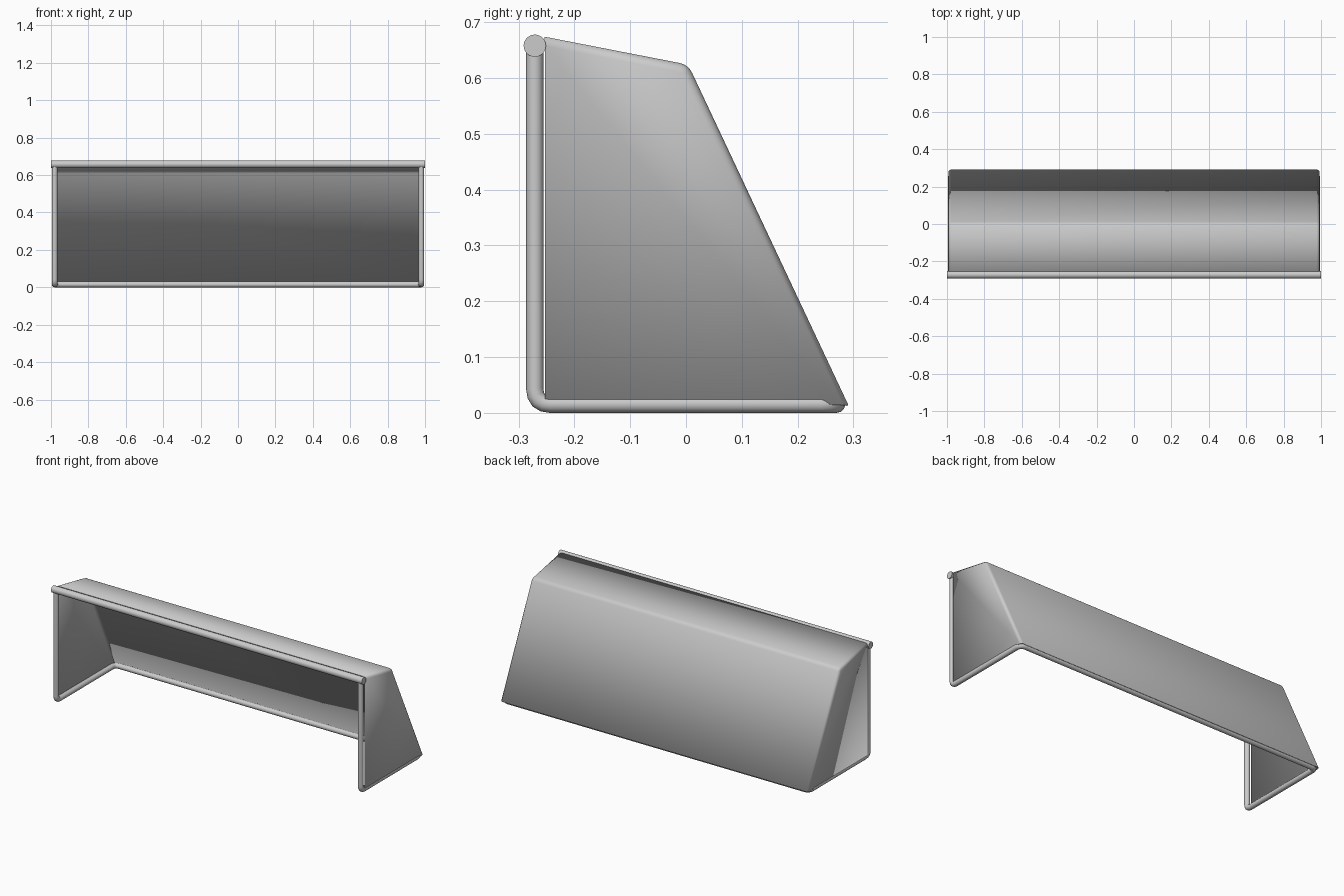
import bpy, bmesh, math
from mathutils import Vector

if "Cube" in bpy.data.objects:
    bpy.data.objects.remove(bpy.data.objects["Cube"])


def smooth(obj, angle=40):
    bpy.ops.object.select_all(action='DESELECT')
    obj.select_set(True)
    bpy.context.view_layer.objects.active = obj
    bpy.ops.object.shade_smooth_by_angle(angle=math.radians(angle))


def rounded_path(points, radius, steps=4):
    """Replace every inner corner with a short curve."""
    pts = [Vector(p) for p in points]
    out = [pts[0]]
    for a, b, c in zip(pts, pts[1:], pts[2:]):
        p = b + (a - b).normalized() * radius
        q = b + (c - b).normalized() * radius
        for i in range(steps + 1):
            t = i / steps
            out.append(p * (1 - t) ** 2 + b * 2 * t * (1 - t) + q * t ** 2)
    return out + [pts[-1]]


def tube(name, path, radius):
    curve = bpy.data.curves.new(name, 'CURVE')
    curve.dimensions = '3D'
    curve.bevel_depth = radius
    curve.bevel_resolution = 4
    curve.use_fill_caps = True
    spline = curve.splines.new('POLY')
    spline.points.add(len(path) - 1)
    for sp, p in zip(spline.points, path):
        sp.co = (*p, 1)
    obj = bpy.data.objects.new(name, curve)
    bpy.context.collection.objects.link(obj)
    bpy.ops.object.select_all(action='DESELECT')
    obj.select_set(True)
    bpy.context.view_layer.objects.active = obj
    bpy.ops.object.convert(target='MESH')
    smooth(bpy.context.object)


# Crossbar
bpy.ops.mesh.primitive_cylinder_add(vertices=24, radius=0.02, depth=2,
                                    location=(0, -0.271, 0.658),
                                    rotation=(0, math.pi / 2, 0))
bpy.context.object.name = "crossbar"
smooth(bpy.context.object)

# Posts and ground frame as one bent tube
X, R = 0.98, 0.0155
frame = [(-X, -0.271, 0.655), (-X, -0.271, R), (-X, 0.27, R),
         (X, 0.27, R), (X, -0.271, R), (X, -0.271, 0.655)]
tube("posts_and_ground_frame", rounded_path(frame, 0.028), R)

# Net: thin sheet forming the roof, back and both sides
W = 0.993
profile = [(-0.253, 0.674), (0.004, 0.624), (0.291, 0.014), (-0.253, 0.022)]
bm = bmesh.new()
left, right = [[bm.verts.new((x, y, z)) for y, z in profile] for x in (-W, W)]
for i in range(2):
    bm.faces.new((left[i], right[i], right[i + 1], left[i + 1]))
bm.faces.new(left)
bm.faces.new(right)
bmesh.ops.recalc_face_normals(bm, faces=bm.faces)
top = max(bm.faces, key=lambda f: f.calc_center_median().z)
if top.normal.z < 0:
    bmesh.ops.reverse_faces(bm, faces=bm.faces)
# Softened folds
folds = [e for e in bm.edges if len(e.link_faces) == 2]
bmesh.ops.bevel(bm, geom=folds, offset=0.016, offset_type='OFFSET',
                segments=3, profile=0.5, affect='EDGES')
mesh = bpy.data.meshes.new("net")
bm.to_mesh(mesh)
bm.free()
net = bpy.data.objects.new("net", mesh)
bpy.context.collection.objects.link(net)
smooth(net)
solid = net.modifiers.new("thickness", 'SOLIDIFY')
solid.thickness = 0.003
solid.offset = -1
